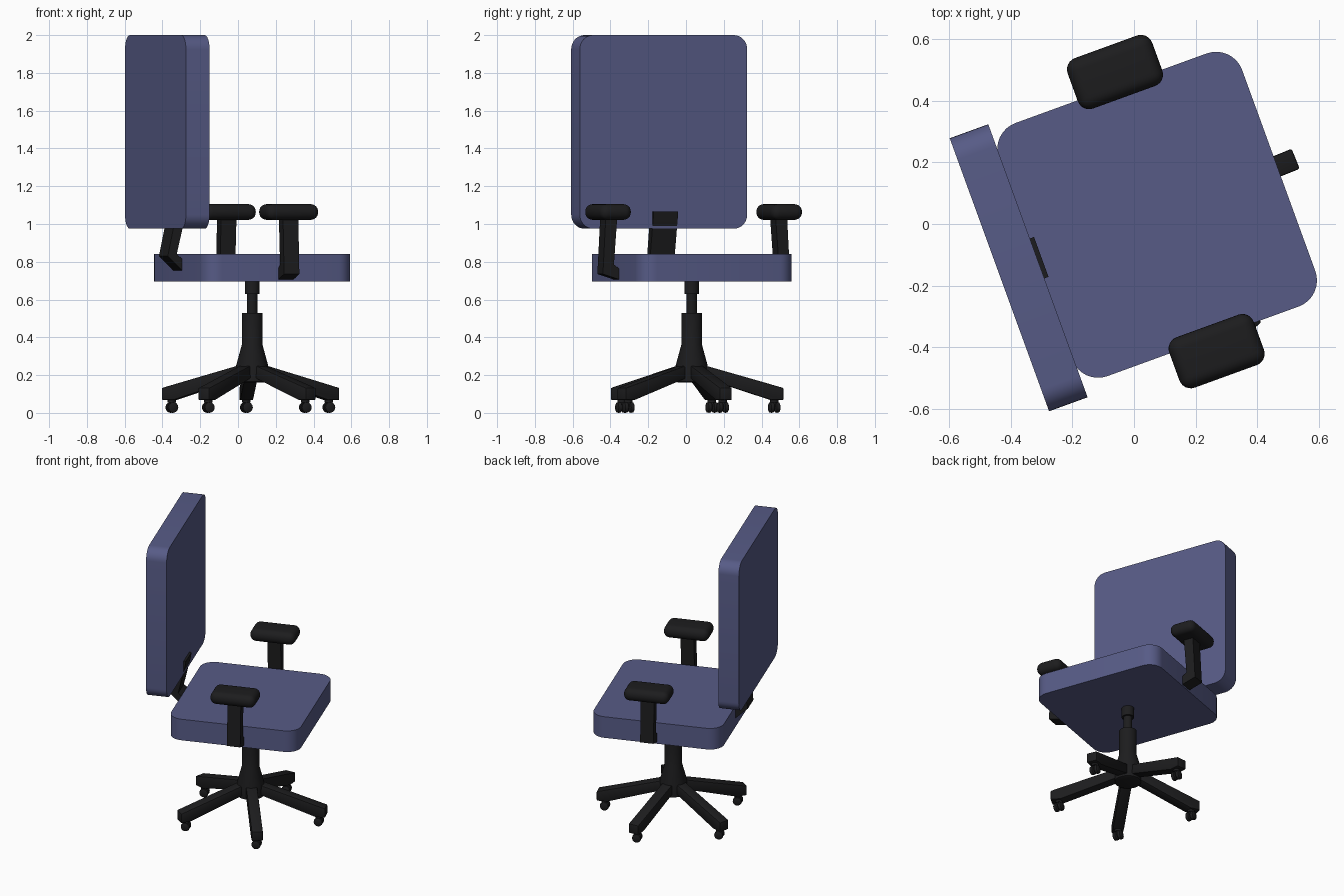
import bpy, bmesh
from math import radians, cos, sin, pi
from mathutils import Matrix, Vector

if "Cube" in bpy.data.objects:
    bpy.data.objects.remove(bpy.data.objects["Cube"])

# Local frame: +x is the way the chair faces, +y its left; the chair is turned 20 degrees
PLACE = Matrix.Translation((0.075, 0.03, 0)) @ Matrix.Rotation(radians(20), 4, 'Z')


def material(name, rgb):
    m = bpy.data.materials.new(name)
    m.diffuse_color = (*rgb, 1)
    m.use_nodes = True
    m.node_tree.nodes["Principled BSDF"].inputs["Base Color"].default_value = m.diffuse_color
    return m


BLUE = material("blue_fabric", (0.095, 0.105, 0.24))
BLACK = material("black_plastic", (0.012, 0.012, 0.013))


def finish(bm, name, mat, local=Matrix()):
    bmesh.ops.recalc_face_normals(bm, faces=bm.faces)
    bm.transform(PLACE @ local)
    me = bpy.data.meshes.new(name)
    bm.to_mesh(me)
    bm.free()
    me.materials.append(mat)
    ob = bpy.data.objects.new(name, me)
    bpy.context.collection.objects.link(ob)
    bpy.ops.object.select_all(action='DESELECT')
    ob.select_set(True)
    bpy.context.view_layer.objects.active = ob
    bpy.ops.object.shade_smooth_by_angle(angle=radians(35))
    return ob


def rounded_box(name, centre, size, radius, mat, axis=None, segments=8):
    """Box with all edges rounded, or only the edges parallel to one axis."""
    bm = bmesh.new()
    bmesh.ops.create_cube(bm, size=1)
    bmesh.ops.scale(bm, vec=size, verts=bm.verts)
    edges = [e for e in bm.edges if axis is None
             or abs((e.verts[0].co - e.verts[1].co)[axis]) > 1e-4]
    bmesh.ops.bevel(bm, geom=edges, offset=radius, segments=segments,
                    profile=0.5, affect='EDGES')
    return finish(bm, name, mat, Matrix.Translation(centre))


def prism(name, profile, width, local=Matrix(), bevel=0.0):
    """Profile in the x-z plane, extruded evenly to both sides along y."""
    bm = bmesh.new()
    face = bm.faces.new([bm.verts.new((x, -width / 2, z)) for x, z in profile])
    ext = bmesh.ops.extrude_face_region(bm, geom=[face])
    moved = [g for g in ext['geom'] if isinstance(g, bmesh.types.BMVert)]
    bmesh.ops.translate(bm, vec=(0, width, 0), verts=moved)
    if bevel:
        bmesh.ops.bevel(bm, geom=bm.edges[:], offset=bevel, segments=2,
                        profile=0.5, affect='EDGES')
    return finish(bm, name, BLACK, local)


def lathe(name, profile, local=Matrix(), steps=32):
    """Closed solid of revolution about z from (radius, z) points."""
    bm = bmesh.new()
    rings = [[bm.verts.new((r * cos(2 * pi * i / steps), r * sin(2 * pi * i / steps), z))
              for i in range(steps)] for r, z in profile]
    for a, b in zip(rings, rings[1:]):
        for i in range(steps):
            j = (i + 1) % steps
            bm.faces.new((a[i], a[j], b[j], b[i]))
    bm.faces.new(rings[0])
    bm.faces.new(rings[-1])
    return finish(bm, name, BLACK, local)


# Cushions
rounded_box("seat", (0, 0, 0.7675), (0.84, 0.874, 0.145), 0.09, BLUE, axis=2)
rounded_box("backrest", (-0.481, -0.008, 1.4875), (0.133, 0.943, 1.025), 0.075, BLUE, axis=0)

# Bent bracket between seat and backrest
prism("back_bracket", [(-0.40, 1.065), (-0.45, 1.065), (-0.50, 0.83), (-0.42, 0.755),
                       (-0.40, 0.755), (-0.40, 0.80), (-0.45, 0.84), (-0.405, 1.03)], 0.138)

# Armrests: bent post plus soft pad on each side
POST = [(0.445, 1.05), (0.51, 1.05), (0.527, 0.735), (0.43, 0.705),
        (0.43, 0.76), (0.465, 0.785)]
for side, s in (("left", 1), ("right", -1)):
    turn = Matrix.Translation((0.031, 0, 0)) @ Matrix.Rotation(s * pi / 2, 4, 'Z')
    prism(side + "_arm_post", POST, 0.086, turn)
    rounded_box(side + "_arm_pad", (0.03, s * 0.482, 1.0635), (0.292, 0.174, 0.083),
                0.039, BLACK, segments=6)

# Central column: flared hub, gas lift rod and collar
lathe("column", [(0.07, 0.16), (0.082, 0.165), (0.085, 0.25), (0.055, 0.36), (0.055, 0.53),
                 (0.027, 0.53), (0.027, 0.63), (0.039, 0.63), (0.039, 0.70)])

# Five star-base legs with twin-wheel casters
LEG = [(0.03, 0.262), (0.485, 0.132), (0.485, 0.068), (0.42, 0.068), (0.03, 0.195)]
WHEEL = [(0.02, -0.013), (0.027, -0.009), (0.029, 0), (0.027, 0.009), (0.02, 0.013)]
for k in range(5):
    spin = Matrix.Rotation(radians(2 + 72 * k), 4, 'Z')
    prism(f"base_leg_{k + 1}", LEG, 0.07, spin, bevel=0.006)
    # every caster swivels to the chair's own heading
    at = Matrix.Translation(spin @ Vector((0.438, 0, 0)))
    lathe(f"caster_stem_{k + 1}", [(0.013, 0.03), (0.013, 0.055), (0.022, 0.055), (0.022, 0.072)],
          at, 16)
    for n, y in (("a", -0.016), ("b", 0.016)):
        lathe(f"caster_wheel_{k + 1}{n}", WHEEL,
              at @ Matrix.Translation((0, y, 0.029)) @ Matrix.Rotation(pi / 2, 4, 'X'), 20)
